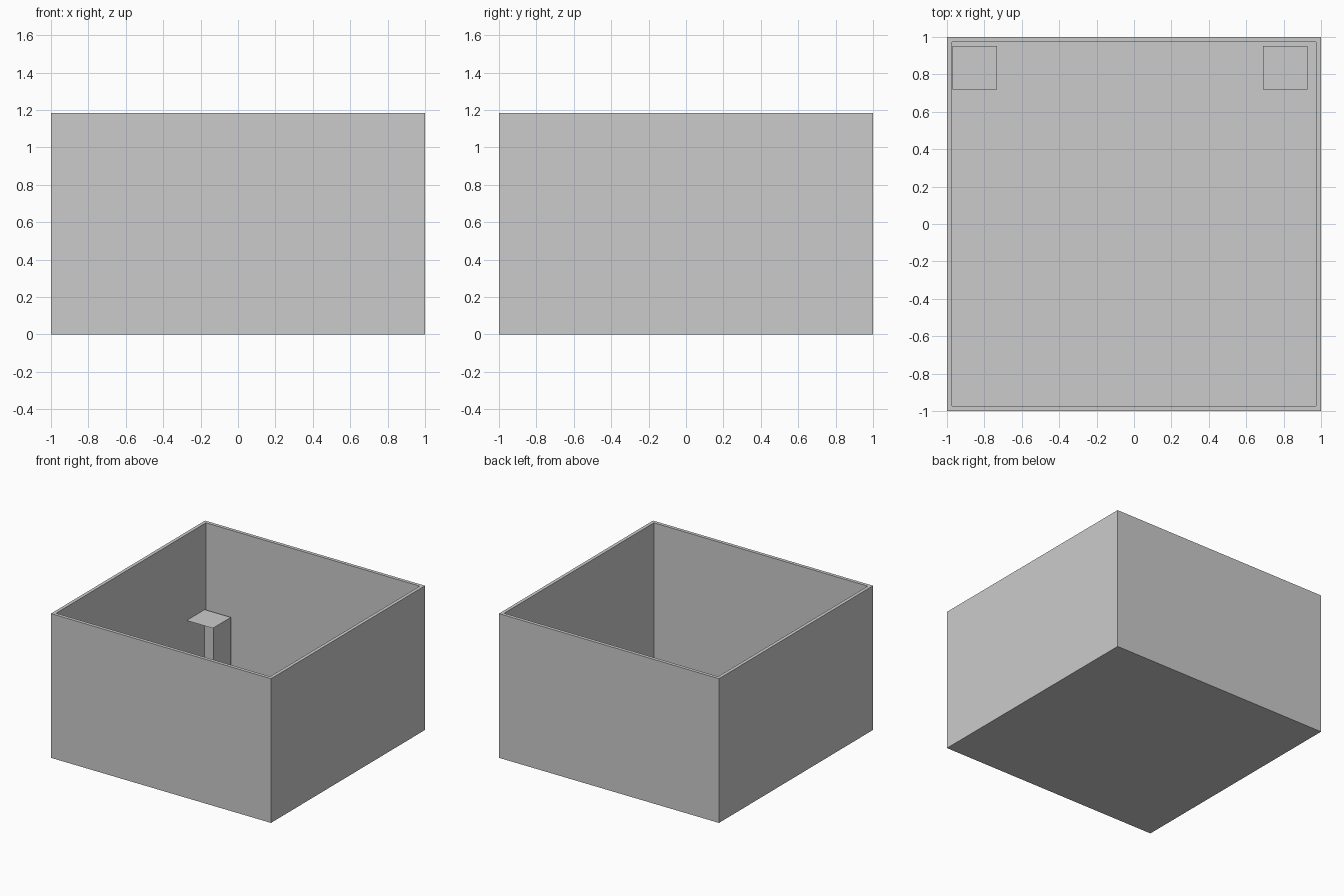
import bpy
import bmesh

if "Cube" in bpy.data.objects:
    bpy.data.objects.remove(bpy.data.objects["Cube"])


def open_box(name, x, y, z, open_normal):
    """Box between the given ranges, without the face along open_normal."""
    bm = bmesh.new()
    bmesh.ops.create_cube(bm, size=1)
    for v in bm.verts:
        for i, (low, high) in enumerate((x, y, z)):
            v.co[i] = low if v.co[i] < 0 else high
    bm.normal_update()
    gone = [f for f in bm.faces if f.normal.dot(open_normal) > 0.9]
    bmesh.ops.delete(bm, geom=gone, context='FACES')
    mesh = bpy.data.meshes.new(name)
    bm.to_mesh(mesh)
    bm.free()
    obj = bpy.data.objects.new(name, mesh)
    bpy.context.collection.objects.link(obj)
    return obj


HEIGHT = 1.185
WALL = 0.028

# Outer walls and floor, open at the top
shell = open_box("outer_walls", (-1, 1), (-1, 1), (0, HEIGHT), (0, 0, 1))
solid = shell.modifiers.new("wall_thickness", 'SOLIDIFY')
solid.thickness = WALL
solid.offset = -1
solid.use_even_offset = True

# Thin cabinets in the back corners, open at the front
for side, left in (("left", -0.97), ("right", 0.69)):
    open_box(side + "_cabinet", (left, left + 0.238), (0.718, 0.953),
             (WALL, 0.48), (0, -1, 0))
